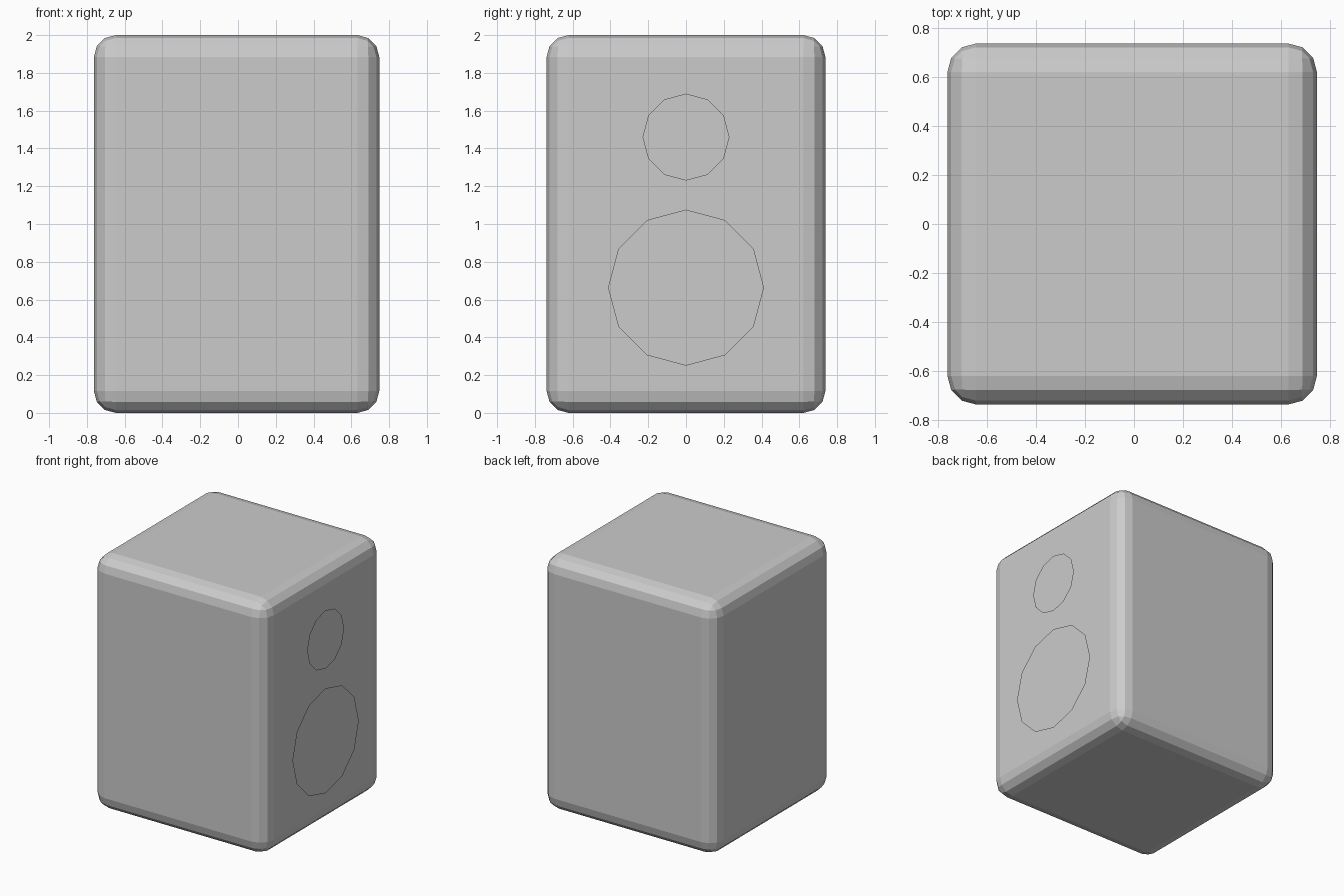
import bpy
from math import pi

if "Cube" in bpy.data.objects:
    bpy.data.objects.remove(bpy.data.objects["Cube"])

# Cabinet: box with three-segment rounded edges
bpy.ops.mesh.primitive_cube_add(size=1, location=(-0.0075, 0, 1))
cabinet = bpy.context.object
cabinet.name = "speaker_cabinet"
cabinet.scale = (1.511, 1.476, 2.0)
bpy.ops.object.transform_apply(location=False, rotation=False, scale=True)
bevel = cabinet.modifiers.new("rounded_edges", "BEVEL")
bevel.width = 0.116
bevel.segments = 3
bevel.limit_method = "NONE"


# Speaker cones: flat twelve-sided discs floating just off the right side
def disc(name, radius, z):
    bpy.ops.mesh.primitive_circle_add(
        vertices=12, radius=radius, fill_type="NGON",
        location=(0.763, 0, z), rotation=(0, pi / 2, 0))
    bpy.context.object.name = name


disc("tweeter", 0.23, 1.46)
disc("woofer", 0.413, 0.663)
